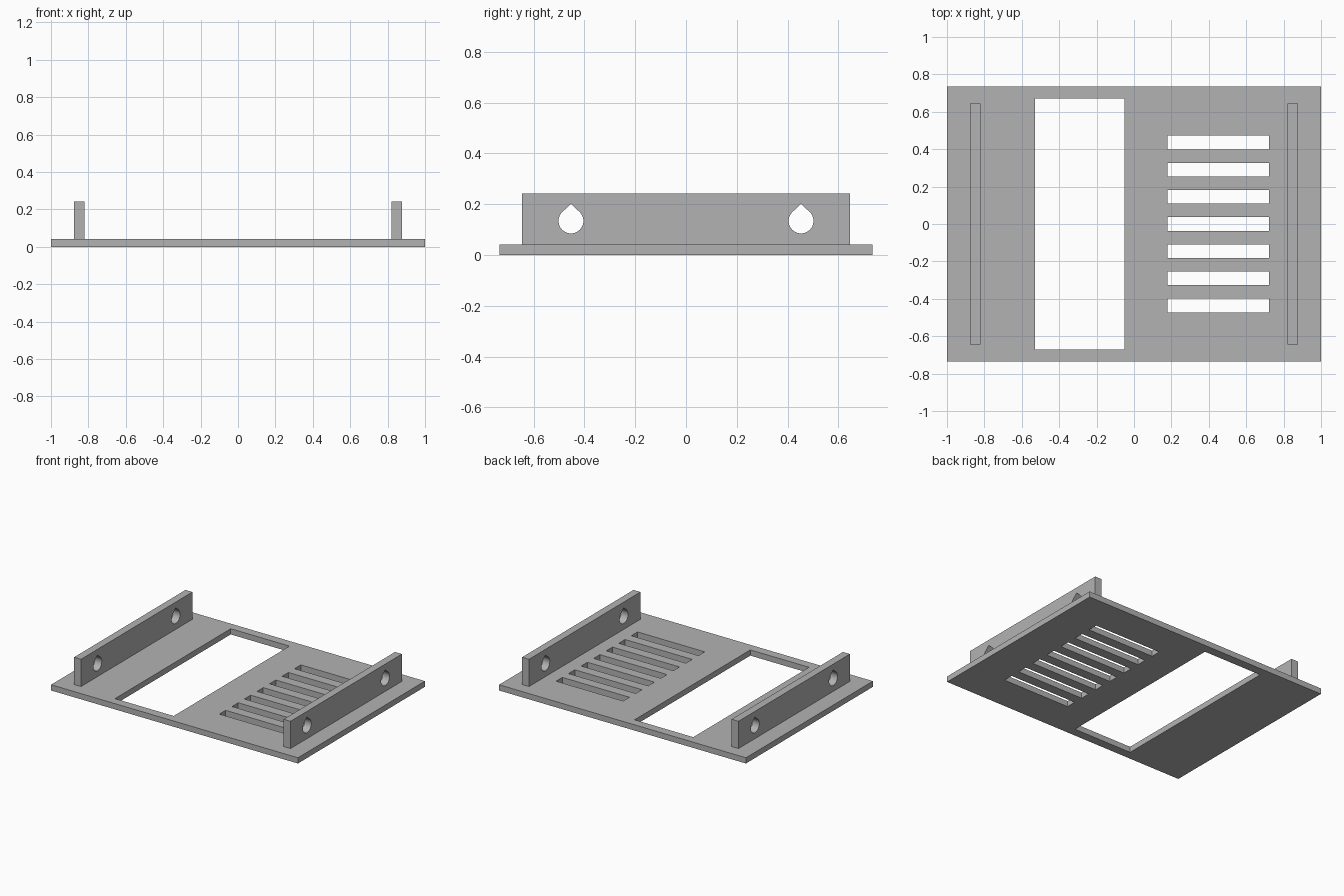
import bpy, bmesh
from math import cos, sin, radians
from mathutils import Vector

if "Cube" in bpy.data.objects:
    bpy.data.objects.remove(bpy.data.objects["Cube"], do_unlink=True)

PLATE_T = 0.042
RAIL_TOP = 0.242
RAIL_X = 0.849

grey = bpy.data.materials.new("plain grey")
grey.use_nodes = True
colour = (0.45, 0.45, 0.45, 1)
grey.diffuse_color = colour
grey.node_tree.nodes["Principled BSDF"].inputs["Base Color"].default_value = colour


def prism(bm, outline, direction):
    """Extrude a closed outline of 3D points into a solid."""
    face = bm.faces.new([bm.verts.new(p) for p in outline])
    moved = bmesh.ops.extrude_face_region(bm, geom=[face])["geom"]
    verts = [v for v in moved if isinstance(v, bmesh.types.BMVert)]
    bmesh.ops.translate(bm, vec=Vector(direction), verts=verts)


def rect(x0, x1, y0, y1, z):
    return [(x0, y0, z), (x1, y0, z), (x1, y1, z), (x0, y1, z)]


def solid(name, prisms):
    bm = bmesh.new()
    for outline, direction in prisms:
        prism(bm, outline, direction)
    bmesh.ops.recalc_face_normals(bm, faces=bm.faces)
    mesh = bpy.data.meshes.new(name)
    bm.to_mesh(mesh)
    bm.free()
    mesh.materials.append(grey)
    obj = bpy.data.objects.new(name, mesh)
    bpy.context.collection.objects.link(obj)
    return obj


def cut(obj, cutter):
    """Subtract the cutter, apply the result and discard the cutter."""
    cutter.hide_render = True
    mod = obj.modifiers.new("openings", "BOOLEAN")
    mod.operation = "DIFFERENCE"
    mod.solver = "EXACT"
    mod.object = cutter
    bpy.context.view_layer.objects.active = obj
    bpy.ops.object.modifier_apply(modifier=mod.name)
    bpy.data.objects.remove(cutter, do_unlink=True)


def teardrop(x, y, z, r, tip):
    """Round hole outline with a pointed roof, in the YZ plane."""
    arc = [radians(135 + 270 * i / 36) for i in range(37)]
    return [(x, y + r * cos(a), z + r * sin(a)) for a in arc] + [(x, y, z + tip)]


# Base plate with a large window and a row of vent slots
base_plate = solid("base_plate", [(rect(-1, 1, -0.735, 0.735, 0), (0, 0, PLATE_T))])
through = (0, 0, 0.3)
openings = [(rect(-0.528, -0.052, -0.67, 0.67, -0.1), through)]
for i in range(-3, 4):
    y = i * 0.1452
    openings.append((rect(0.179, 0.723, y - 0.0363, y + 0.0363, -0.1), through))
cut(base_plate, solid("plate_cutter", openings))

# Upright side rails, each with two teardrop screw holes
for side, x in (("left", RAIL_X), ("right", -RAIL_X)):
    rail = solid(side + "_rail", [(rect(x - 0.028, x + 0.028, -0.645, 0.645, PLATE_T),
                                   (0, 0, RAIL_TOP - PLATE_T))])
    holes = [(teardrop(x - 0.1, y, 0.134, 0.049, 0.067), (0.2, 0, 0))
             for y in (-0.453, 0.453)]
    cut(rail, solid("hole_cutter", holes))
